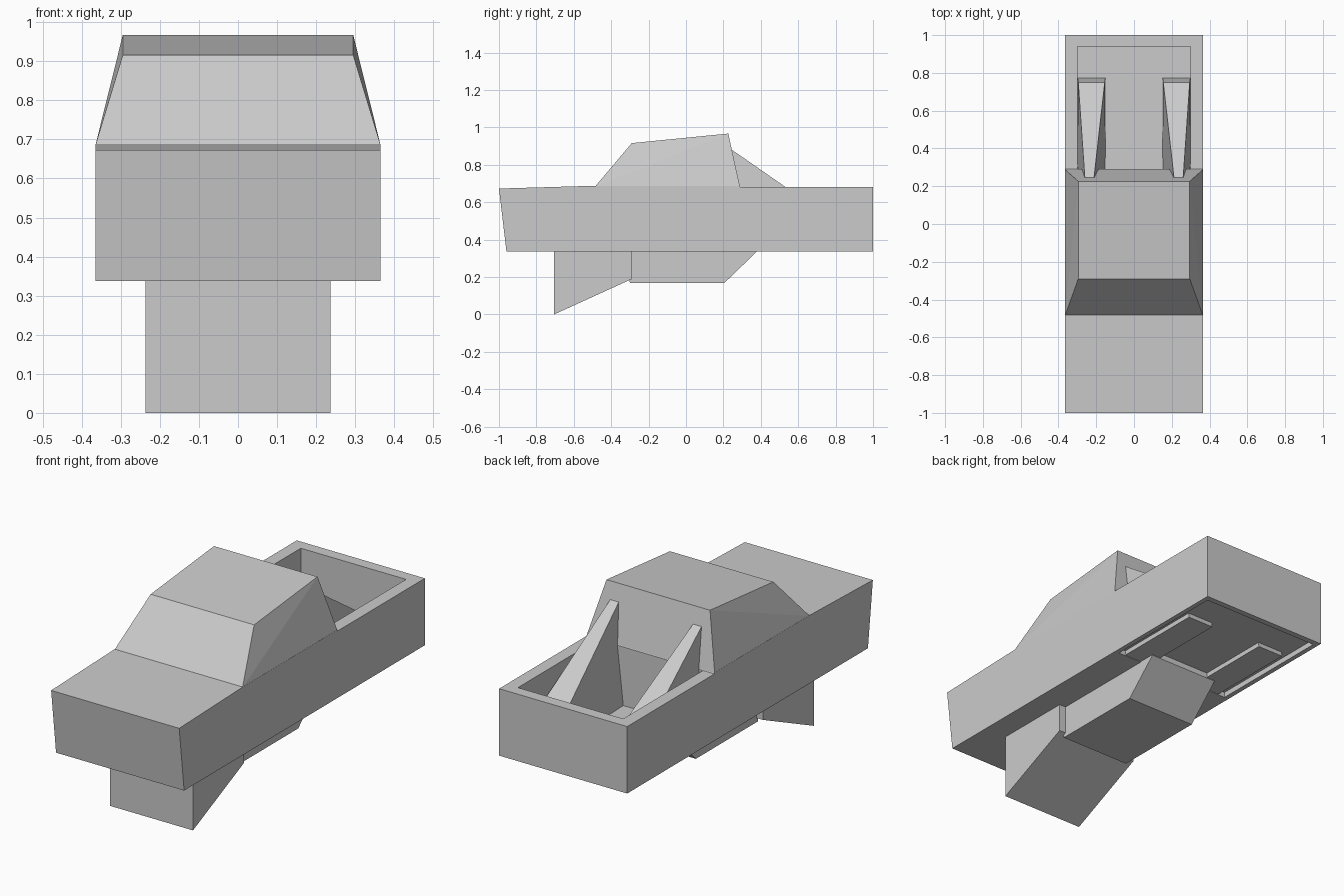
import bpy, bmesh

if "Cube" in bpy.data.objects:
    bpy.data.objects.remove(bpy.data.objects["Cube"])


def make_object(name, bm):
    bmesh.ops.recalc_face_normals(bm, faces=bm.faces)
    mesh = bpy.data.meshes.new(name)
    bm.to_mesh(mesh)
    bm.free()
    obj = bpy.data.objects.new(name, mesh)
    bpy.context.collection.objects.link(obj)
    return obj


def side_prism(name, profile, half_width):
    """Extrude a (y, z) side profile across x."""
    bm = bmesh.new()
    face = bm.faces.new([bm.verts.new((-half_width, y, z)) for y, z in profile])
    new = bmesh.ops.extrude_face_region(bm, geom=[face])["geom"]
    verts = [v for v in new if isinstance(v, bmesh.types.BMVert)]
    bmesh.ops.translate(bm, verts=verts, vec=(2 * half_width, 0, 0))
    return make_object(name, bm)


def hull(name, points):
    """Convex solid around a few corner points."""
    bm = bmesh.new()
    for p in points:
        bm.verts.new(p)
    bmesh.ops.convex_hull(bm, input=bm.verts)
    bmesh.ops.dissolve_limit(bm, angle_limit=0.01, verts=bm.verts, edges=bm.edges)
    return make_object(name, bm)


def cut(target, y0, y1, z0, z1, half_width):
    """Subtract a box from the target."""
    cutter = side_prism("cutter", [(y0, z0), (y1, z0), (y1, z1), (y0, z1)], half_width)
    cutter.hide_render = True
    mod = target.modifiers.new("cut", 'BOOLEAN')
    mod.operation = 'DIFFERENCE'
    mod.solver = 'EXACT'
    mod.object = cutter
    bpy.context.view_layer.objects.active = target
    bpy.ops.object.modifier_apply(modifier=mod.name)
    bpy.data.objects.remove(cutter)


# Main body with open cargo bed and shallow underside recess
body = side_prism("body", [(-0.96, 0.337), (1, 0.337), (1, 0.682), (0.29, 0.682),
                           (0.285, 0.688), (-0.485, 0.688), (-1, 0.673)], 0.365)
cut(body, 0.29, 0.94, 0.38, 0.9, 0.30)
cut(body, 0.29, 0.97, 0.2, 0.365, 0.34)

# Tapered cab
cab_rows = [(0.365, -0.485, 0.685), (0.365, 0.288, 0.685),
            (0.295, -0.29, 0.916), (0.295, 0.226, 0.967)]
hull("cab", [(s * x, y, z) for x, y, z in cab_rows for s in (-1, 1)])

# Sloped buttresses between the cab back and the bed floor
fin = [(0.15, 0.285, 0.34), (0.30, 0.285, 0.34), (0.15, 0.78, 0.34), (0.30, 0.78, 0.34),
       (0.155, 0.75, 0.53), (0.295, 0.75, 0.53), (0.212, 0.243, 0.882), (0.26, 0.243, 0.882)]
for side, s in (("left", -1), ("right", 1)):
    hull("buttress_" + side, [(s * x, y, z) for x, y, z in fin])

# Lower hull: front wedge and rear block
side_prism("front_keel", [(-0.705, 0.34), (-0.705, 0), (-0.288, 0.19), (-0.288, 0.34)], 0.237)
side_prism("lower_block", [(-0.33, 0.37), (-0.30, 0.168), (0.205, 0.168),
                           (0.38, 0.337), (0.38, 0.37), (0, 0.37)], 0.20)
